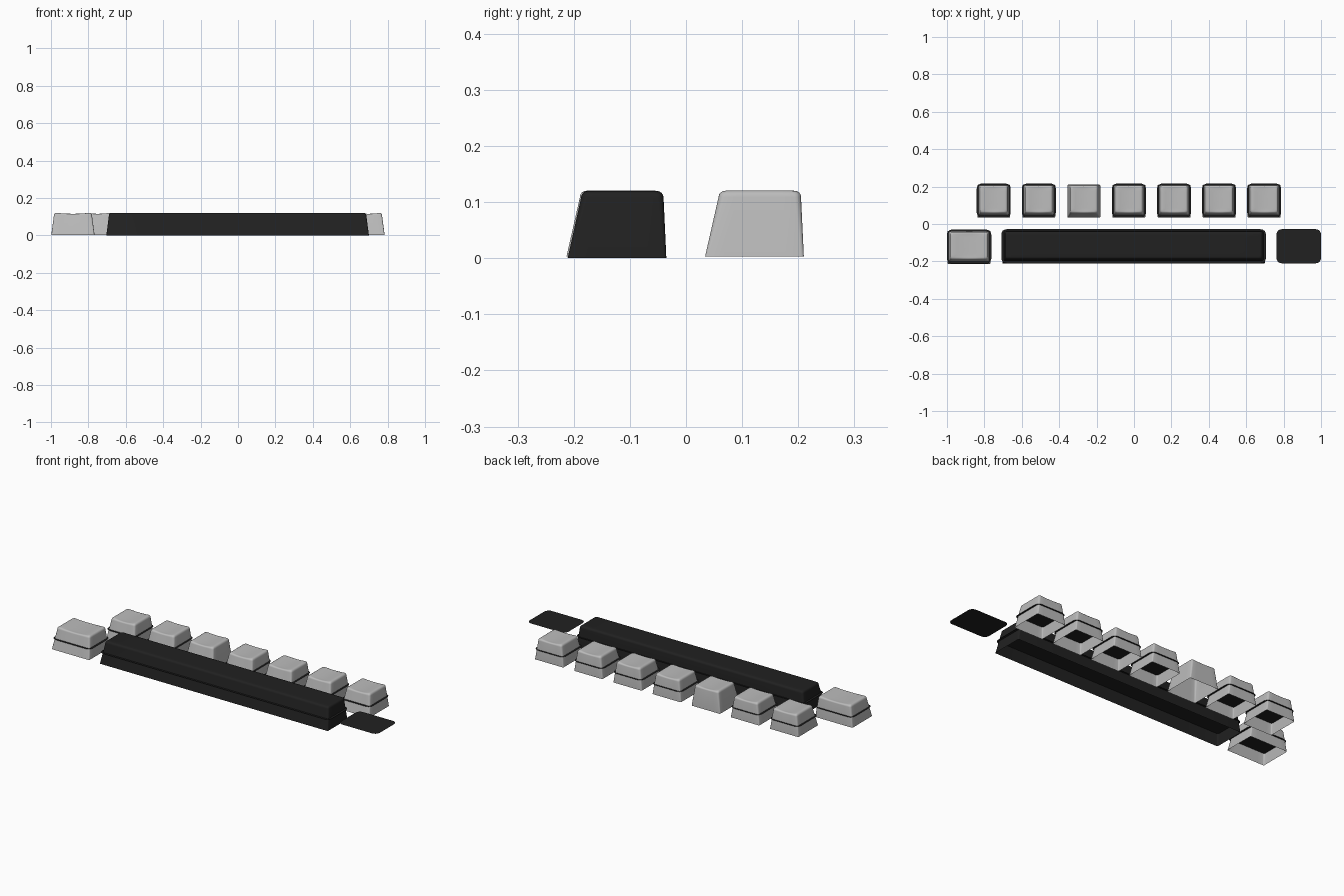
import bpy, bmesh, math

if "Cube" in bpy.data.objects:
    bpy.data.objects.remove(bpy.data.objects["Cube"])


def material(name, v):
    m = bpy.data.materials.new(name)
    m.diffuse_color = (v, v, v, 1)
    m.use_nodes = True
    m.node_tree.nodes["Principled BSDF"].inputs["Base Color"].default_value = m.diffuse_color
    return m


GREY = material("light grey", 0.5)
BLACK = material("near black", 0.015)


def rounded_rect(x0, x1, y0, y1, r, edge=6, corner=5):
    """Outline points of a rounded rectangle, long sides subdivided."""
    pts = []
    for cx, cy, a0 in ((x1 - r, y0 + r, -90), (x1 - r, y1 - r, 0),
                       (x0 + r, y1 - r, 90), (x0 + r, y0 + r, 180)):
        pts.append([(cx + r * math.cos(math.radians(a0 + 90 * i / (corner - 1))),
                     cy + r * math.sin(math.radians(a0 + 90 * i / (corner - 1))))
                    for i in range(corner)])
    out = []
    for k in range(4):
        out += pts[k]
        a, b = pts[k][-1], pts[(k + 1) % 4][0]
        out += [(a[0] + (b[0] - a[0]) * i / edge, a[1] + (b[1] - a[1]) * i / edge)
                for i in range(1, edge)]
    return out


def finish(name, bm, mat):
    bmesh.ops.recalc_face_normals(bm, faces=bm.faces)
    # open shells: make sure the top faces point up
    top = max(bm.faces, key=lambda f: f.calc_center_median().z)
    if top.normal.z < 0:
        bmesh.ops.reverse_faces(bm, faces=bm.faces)
    me = bpy.data.meshes.new(name)
    bm.to_mesh(me)
    bm.free()
    ob = bpy.data.objects.new(name, me)
    bpy.context.collection.objects.link(ob)
    me.materials.append(mat)
    bpy.context.view_layer.objects.active = ob
    ob.select_set(True)
    bpy.ops.object.shade_smooth_by_angle(angle=math.radians(35))
    ob.select_set(False)


def keycap(name, x0, x1, y0, y1, mat, z0=0.003, top=0.121, dish=0.006, r0=0.005):
    """Open-bottomed tapered cap with rounded rim and scooped top."""
    bm = bmesh.new()
    xm, half = (x0 + x1) / 2, (x1 - x0) / 2
    h = top - 0.012
    # (z, side inset, front inset, back inset, corner radius)
    levels = [(z0, 0, 0, 0, r0), (h, 0.014, 0.024, 0.005, 0.011)]
    for a in (22.5, 45, 67.5, 90):
        s = 0.012 * (1 - math.cos(math.radians(a)))
        levels.append((h + 0.012 * math.sin(math.radians(a)),
                       0.014 + s, 0.024 + s, 0.005 + s, 0.011))
    rings = [[(x, y, z) for x, y in
              rounded_rect(x0 + s, x1 - s, y0 + f, y1 - b, r)]
             for z, s, f, b, r in levels]
    # scooped top: shrink the rim towards the centre
    rim = rings[-1]
    cy = (y0 + y1 + 0.019) / 2
    for t in (0.75, 0.5, 0.25, 0.03):
        rings.append([(xm + (x - xm) * t, cy + (y - cy) * t, z) for x, y, z in rim])
    w = half - 0.026
    verts = []
    for i, ring in enumerate(rings):
        k = 0 if i < 2 else min((i - 1) / 4, 1)
        verts.append([bm.verts.new((x, y, z - k * dish * max(0, 1 - ((x - xm) / w) ** 2)))
                      for x, y, z in ring])
    for a, b in zip(verts, verts[1:]):
        n = len(a)
        for i in range(n):
            bm.faces.new((a[i], a[(i + 1) % n], b[(i + 1) % n], b[i]))
    bm.faces.new(verts[-1])
    finish(name, bm, mat)


def plate(name, x0, x1, y0, y1, z=0.06):
    """Paper-thin dark rounded sheet."""
    bm = bmesh.new()
    bm.faces.new([bm.verts.new((x, y, z)) for x, y in
                  rounded_rect(x0, x1, y0, y1, 0.028, edge=1, corner=8)])
    finish(name, bm, BLACK)


# back row of seven square keys, the third without a plate
for i in range(7):
    c = -0.75 + 0.241 * i
    keycap(f"square_key_{i + 1}", c - 0.088, c + 0.088, 0.034, 0.21, GREY)
    if i != 2:
        plate(f"key_plate_{i + 1}", c - 0.091, c + 0.091, 0.034, 0.216)

# front row: wide key, long bar, lone plate
keycap("wide_key", -0.998, -0.767, -0.213, -0.037, GREY)
plate("wide_key_plate", -1.0, -0.763, -0.212, -0.03)
keycap("long_bar_key", -0.704, 0.7, -0.211, -0.035, BLACK, z0=0.0, top=0.12, dish=0)
plate("long_bar_plate", -0.709, 0.705, -0.21, -0.028)
plate("lone_plate", 0.762, 1.0, -0.21, -0.028)
